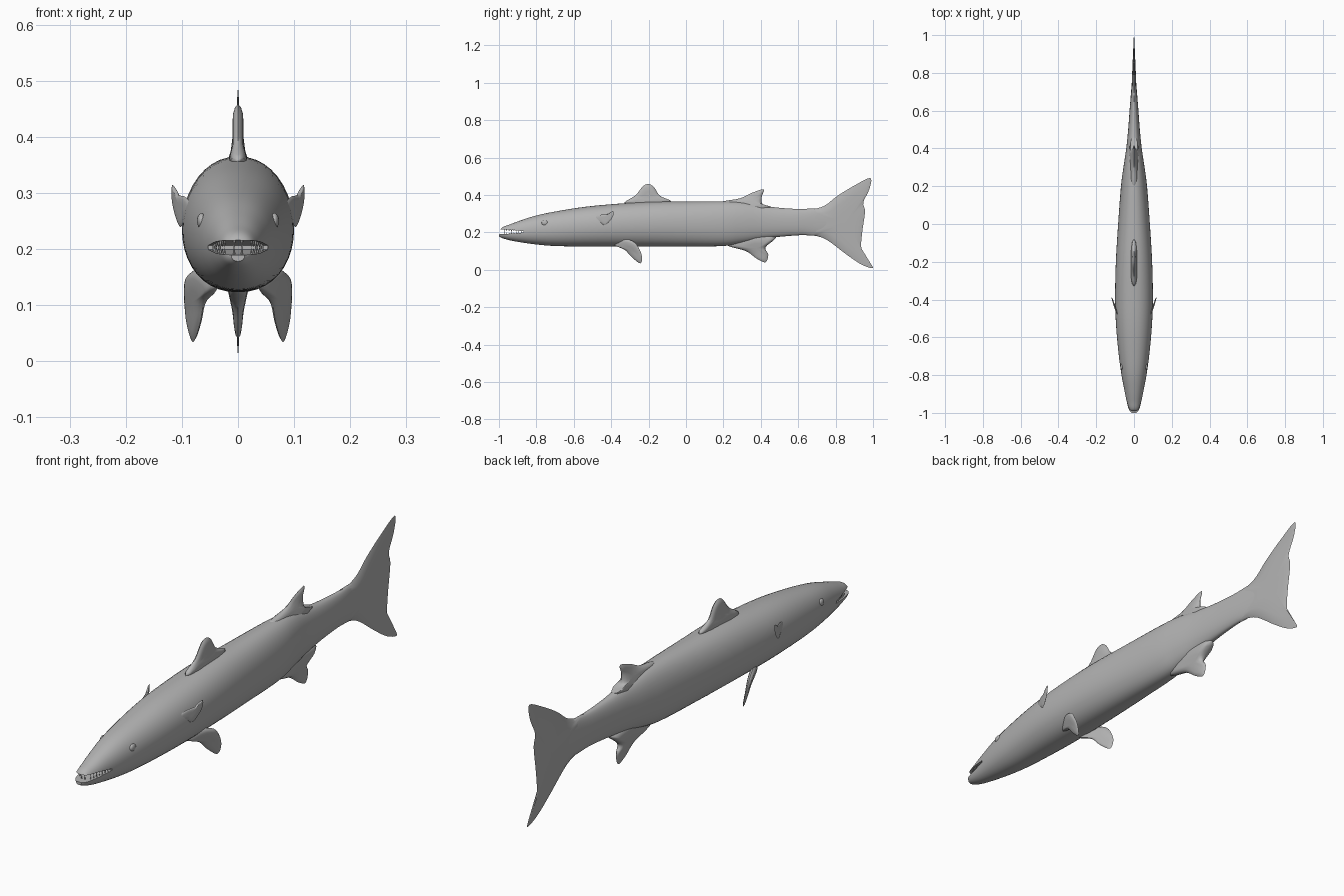
import bpy, bmesh, math
from mathutils import Vector

if "Cube" in bpy.data.objects:
    bpy.data.objects.remove(bpy.data.objects["Cube"])

grey = bpy.data.materials.new("fish grey")
grey.diffuse_color = (0.45, 0.45, 0.45, 1)
grey.use_nodes = True
grey.node_tree.nodes["Principled BSDF"].inputs["Base Color"].default_value = grey.diffuse_color


def spline(points, steps, closed=False):
    """Catmull-Rom samples through tuples of any length."""
    pts = [Vector(p) for p in points]
    n = len(pts)
    pick = (lambda i: pts[i % n]) if closed else (lambda i: pts[max(0, min(n - 1, i))])
    out = []
    for i in range(n if closed else n - 1):
        a, b, c, d = (pick(i + k) for k in (-1, 0, 1, 2))
        for s in range(steps):
            t = s / steps
            out.append(0.5 * (2 * b + (c - a) * t + (2 * a - 5 * b + 4 * c - d) * t * t
                              + (3 * b - a - 3 * c + d) * t ** 3))
    if not closed:
        out.append(pts[-1])
    return out


def finish(bm, name, angle=40):
    bmesh.ops.recalc_face_normals(bm, faces=bm.faces)
    mesh = bpy.data.meshes.new(name)
    bm.to_mesh(mesh)
    bm.free()
    mesh.materials.append(grey)
    ob = bpy.data.objects.new(name, mesh)
    bpy.context.collection.objects.link(ob)
    smooth(ob, angle)
    return ob


def smooth(ob, angle=40):
    bpy.ops.object.select_all(action='DESELECT')
    bpy.context.view_layer.objects.active = ob
    ob.select_set(True)
    bpy.ops.object.shade_smooth_by_angle(angle=math.radians(angle))


def bridge(bm, rings):
    for a, b in zip(rings, rings[1:]):
        for i in range(len(a)):
            j = (i + 1) % len(a)
            bm.faces.new((a[i], a[j], b[j], b[i]))


def fin(name, outline, thick, sheet=lambda y, z: 0.0, side=1, steps=5):
    """Lens-shaped fin: (y, z) outline, half thickness and sheet offset as functions."""
    pts = spline(outline, steps, closed=True)
    mid = sum(pts, Vector((0, 0))) / len(pts)
    bm = bmesh.new()

    def ring(scale, share):
        vs = []
        for p in pts:
            y, z = mid + (p - mid) * scale
            vs.append(bm.verts.new((side * (sheet(y, z) + share * thick(y, z)), y, z)))
        return vs

    rim = ring(1, 0)
    for s in (1, -1):
        rings = [rim, ring(0.9, 0.55 * s), ring(0.7, 0.9 * s), ring(0.35, s)]
        bridge(bm, rings)
        y, z = mid
        tip = bm.verts.new((side * (sheet(y, z) + s * thick(y, z)), y, z))
        last = rings[-1]
        for i in range(len(last)):
            bm.faces.new((last[i], last[(i + 1) % len(last)], tip))
    return finish(bm, name, 60)


# Body: rounded rings lofted along y (y, bottom, top, half width)
stations = [
    (-1.0, 0.178, 0.199, 0.012), (-0.982, 0.169, 0.226, 0.028), (-0.94, 0.157, 0.243, 0.039),
    (-0.88, 0.146, 0.265, 0.051), (-0.8, 0.135, 0.29, 0.066), (-0.7, 0.127, 0.311, 0.08),
    (-0.55, 0.124, 0.335, 0.094), (-0.4, 0.123, 0.35, 0.1), (-0.2, 0.123, 0.363, 0.096),
    (0.0, 0.124, 0.365, 0.084), (0.2, 0.127, 0.366, 0.069), (0.3, 0.142, 0.362, 0.056),
    (0.4, 0.162, 0.345, 0.041), (0.5, 0.176, 0.331, 0.031), (0.62, 0.185, 0.324, 0.022),
    (0.72, 0.183, 0.325, 0.014), (0.85, 0.21, 0.30, 0.004)]
SEG = 40
bm = bmesh.new()
rings = []
for y, lo, hi, w in spline(stations, 5):
    ring = []
    for k in range(SEG):
        a = 2 * math.pi * k / SEG
        c, s = math.cos(a), math.sin(a)
        x = w * math.copysign(abs(c) ** 0.9, c)
        z = (lo + hi) / 2 + (hi - lo) / 2 * math.copysign(abs(s) ** 0.95, s)
        ring.append(bm.verts.new((x, y, z)))
    rings.append(ring)
bridge(bm, rings)
bm.faces.new(rings[0])
bm.faces.new(rings[-1])
body = finish(bm, "body")

# Mouth: wedge cut out of the snout
bm = bmesh.new()
wedge = [(-1.05, 0.187), (-1.05, 0.218), (-0.93, 0.213), (-0.868, 0.206), (-0.868, 0.199), (-0.93, 0.193)]
sides = [[bm.verts.new((x, y, z)) for y, z in wedge] for x in (-0.2, 0.2)]
bridge(bm, sides)
for s in sides:
    bm.faces.new(s)
cutter = finish(bm, "mouth_cutter")
cutter.hide_render = True
cut = body.modifiers.new("mouth", 'BOOLEAN')
cut.operation, cut.solver, cut.object = 'DIFFERENCE', 'EXACT', cutter
bpy.context.view_layer.objects.active = body
bpy.ops.object.modifier_apply(modifier=cut.name)
bpy.data.objects.remove(cutter)
smooth(body)

# Teeth: cones along both jaws
bm = bmesh.new()
for upper in (True, False):
    for i in range(8):
        y = -0.972 + 0.013 * i
        x = 0.021 + 0.0265 * (i / 7) ** 0.8
        length = (0.021 if i % 3 == 0 else 0.014) * (1 - 0.05 * i)
        base = 0.217 - 0.001 * i if upper else 0.187 + 0.0013 * i
        way = -1 if upper else 1
        for sx in (-1, 1):
            px = sx * (x - 0.003 - (0.011 if i == 0 else 0))
            tip = bm.verts.new((px, y, base + way * length))
            foot = [bm.verts.new((px + 0.0035 * math.cos(k * math.pi / 3),
                                  y + 0.0035 * math.sin(k * math.pi / 3), base - way * 0.003))
                    for k in range(6)]
            bm.faces.new(foot)
            for k in range(6):
                bm.faces.new((foot[k], foot[(k + 1) % 6], tip))
finish(bm, "teeth")

# Back fins
fin("front_dorsal_fin",
    [(-0.33, 0.352), (-0.27, 0.398), (-0.23, 0.446), (-0.2, 0.458), (-0.17, 0.44),
     (-0.14, 0.396), (-0.08, 0.362), (-0.2, 0.335)],
    lambda y, z: 0.010 + 0.3 * max(0, 0.385 - z))
fin("rear_dorsal_fin",
    [(0.18, 0.355), (0.29, 0.382), (0.35, 0.41), (0.415, 0.43), (0.405, 0.39),
     (0.41, 0.35), (0.46, 0.33), (0.33, 0.30)],
    lambda y, z: 0.007 + 0.3 * max(0, 0.395 - z))

# Belly fin near the tail
fin("anal_fin",
    [(0.22, 0.135), (0.32, 0.10), (0.38, 0.058), (0.425, 0.04), (0.44, 0.08),
     (0.425, 0.12), (0.48, 0.178), (0.34, 0.19)],
    lambda y, z: 0.008 + 0.22 * max(0, z - 0.08))

# Tail fin, thinning backwards
fin("tail_fin",
    [(0.63, 0.315), (0.7, 0.328), (0.75, 0.348), (0.81, 0.395), (0.9, 0.45), (0.985, 0.49),
     (0.98, 0.43), (0.948, 0.36), (0.957, 0.31), (0.942, 0.2), (0.937, 0.12), (0.955, 0.07),
     (1.0, 0.01), (0.94, 0.027), (0.86, 0.08), (0.76, 0.155), (0.7, 0.18), (0.63, 0.195)],
    lambda y, z: 0.003 + 0.045 * max(0, 0.95 - y))

# Paired fins and eyes
for side, label in ((1, "right"), (-1, "left")):
    fin(label + "_pelvic_fin",
        [(-0.39, 0.135), (-0.33, 0.108), (-0.29, 0.067), (-0.245, 0.034), (-0.235, 0.065),
         (-0.248, 0.108), (-0.28, 0.15), (-0.34, 0.165)],
        lambda y, z: 0.006 + 0.12 * max(0, z - 0.09),
        lambda y, z: 0.05 + 0.42 * (y + 0.36) + 0.2 * (z - 0.125), side)
    fin(label + "_pectoral_fin",
        [(-0.49, 0.28), (-0.46, 0.293), (-0.42, 0.297), (-0.39, 0.314), (-0.393, 0.28),
         (-0.43, 0.24), (-0.46, 0.252), (-0.49, 0.26)],
        lambda y, z: 0.004,
        lambda y, z: 0.091 + 0.33 * (y + 0.47), side)
    bpy.ops.mesh.primitive_uv_sphere_add(segments=20, ring_count=12, radius=1,
                                         location=(side * 0.065, -0.755, 0.25))
    eye = bpy.context.object
    eye.name = label + "_eye"
    eye.scale = (0.008, 0.017, 0.014)
    eye.data.materials.append(grey)
    smooth(eye)
